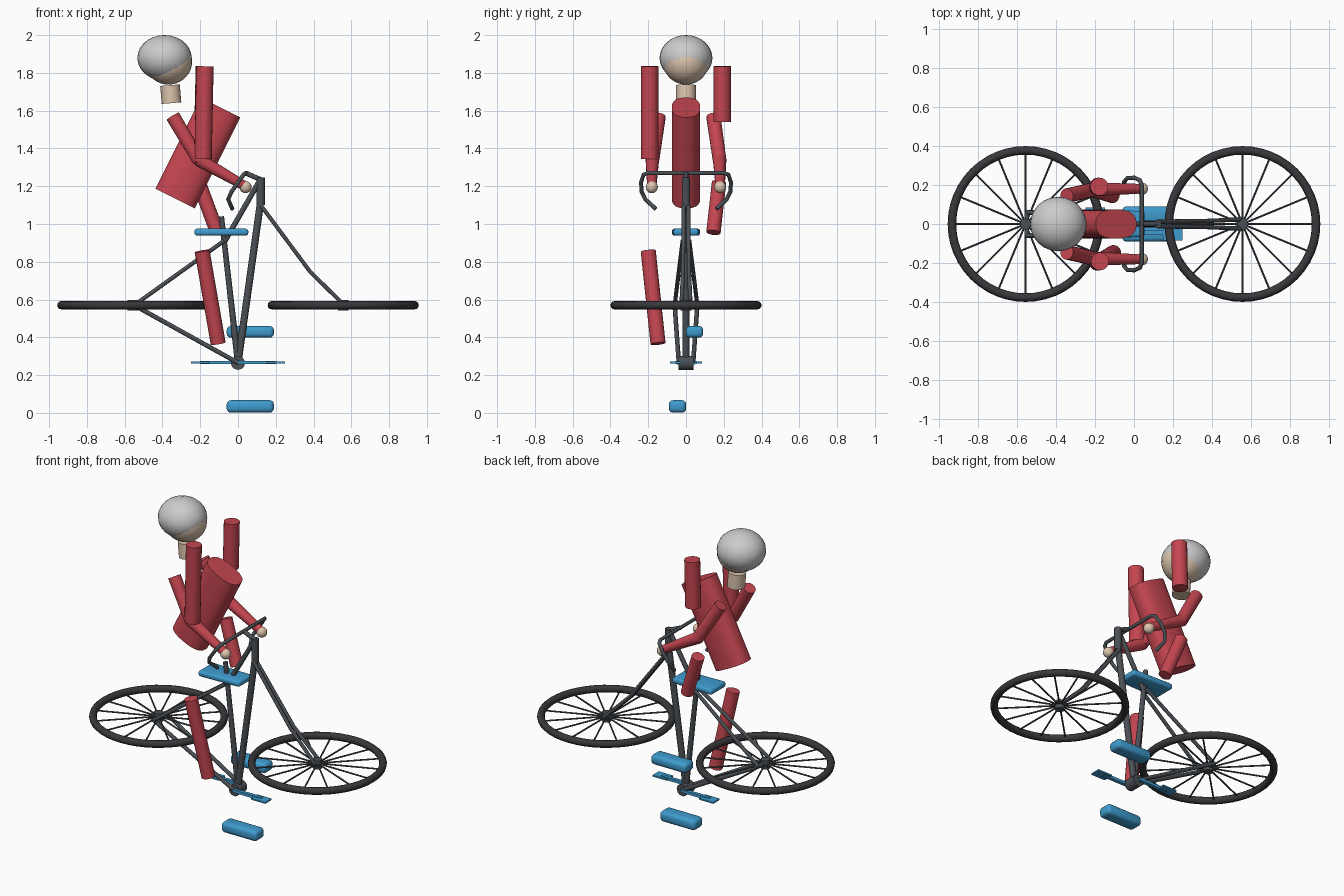
import bpy, bmesh, math
from mathutils import Vector, Matrix

if "Cube" in bpy.data.objects:
    bpy.data.objects.remove(bpy.data.objects["Cube"])


def material(name, rgb):
    m = bpy.data.materials.new(name)
    m.diffuse_color = (*rgb, 1)
    m.use_nodes = True
    m.node_tree.nodes["Principled BSDF"].inputs["Base Color"].default_value = m.diffuse_color
    return m


RED = material("red_cloth", (0.55, 0.06, 0.08))
BLUE = material("blue", (0.05, 0.33, 0.62))
SKIN = material("skin", (0.72, 0.56, 0.42))
DARK = material("dark_metal", (0.07, 0.08, 0.09))
RUBBER = material("rubber", (0.04, 0.04, 0.045))


def finish(name, bm, mat=None, angle=40):
    bmesh.ops.recalc_face_normals(bm, faces=bm.faces)
    me = bpy.data.meshes.new(name)
    bm.to_mesh(me)
    bm.free()
    ob = bpy.data.objects.new(name, me)
    bpy.context.collection.objects.link(ob)
    if mat:
        me.materials.append(mat)
    bpy.context.view_layer.objects.active = ob
    ob.select_set(True)
    bpy.ops.object.shade_smooth_by_angle(angle=math.radians(angle))
    ob.select_set(False)
    return ob


def add_rod(bm, a, b, r1, r2=None, sides=20):
    a, b = Vector(a), Vector(b)
    d = b - a
    mat = Matrix.Translation((a + b) / 2) @ d.to_track_quat('Z', 'Y').to_matrix().to_4x4()
    bmesh.ops.create_cone(bm, cap_ends=True, segments=sides, radius1=r1,
                          radius2=r1 if r2 is None else r2, depth=d.length, matrix=mat)


def rod(name, a, b, r1, r2=None, mat=DARK, sides=20):
    bm = bmesh.new()
    add_rod(bm, a, b, r1, r2, sides)
    return finish(name, bm, mat)


def ball(name, c, r, mat=None, u=28, v=18):
    bm = bmesh.new()
    bmesh.ops.create_uvsphere(bm, u_segments=u, v_segments=v, radius=1,
                              matrix=Matrix.Translation(c) @ Matrix.Diagonal((*r, 1)))
    return finish(name, bm, mat, 60)


def box(name, c, size, mat, bevel=0.0, front_scale=1.0):
    bm = bmesh.new()
    bmesh.ops.create_cube(bm, size=1)
    for v in bm.verts:
        if v.co.x > 0:
            v.co.y *= front_scale
        v.co = Vector(c) + Vector(v.co[i] * size[i] for i in range(3))
    if bevel:
        bmesh.ops.bevel(bm, geom=bm.edges[:], offset=bevel, segments=3, profile=0.5, affect='EDGES')
    return finish(name, bm, mat)


def tube(name, pts, r, mat=DARK):
    cu = bpy.data.curves.new(name, 'CURVE')
    cu.dimensions = '3D'
    cu.bevel_depth, cu.bevel_resolution, cu.use_fill_caps = r, 3, True
    sp = cu.splines.new('POLY')
    sp.points.add(len(pts) - 1)
    for p, co in zip(sp.points, pts):
        p.co = (*co, 1)
    cu.materials.append(mat)
    ob = bpy.data.objects.new(name, cu)
    bpy.context.collection.objects.link(ob)
    return ob


# Wheels lying flat: tyre, spokes and hub
def wheel(name, cx, cz=0.57, R=0.378, r=0.022):
    bm = bmesh.new()
    n, m = 48, 12
    rings = []
    for i in range(n):
        a = 2 * math.pi * i / n
        ring = []
        for j in range(m):
            b = 2 * math.pi * j / m
            q = R + r * math.cos(b)
            ring.append(bm.verts.new((cx + q * math.cos(a), q * math.sin(a), cz + r * math.sin(b))))
        rings.append(ring)
    for i in range(n):
        p, q = rings[i], rings[(i + 1) % n]
        for j in range(m):
            k = (j + 1) % m
            bm.faces.new((p[j], q[j], q[k], p[k]))
    finish(name + "_tyre", bm, RUBBER, 60)
    bm = bmesh.new()
    for i in range(16):
        a = 2 * math.pi * i / 16
        add_rod(bm, (cx, 0, cz), (cx + R * math.cos(a), R * math.sin(a), cz), 0.005, sides=8)
    finish(name + "_spokes", bm, DARK)
    rod(name + "_hub", (cx, 0, cz - 0.027), (cx, 0, cz + 0.027), 0.028)


wheel("rear_wheel", -0.557)
wheel("front_wheel", 0.557)

# Frame
BB, HEAD = (0, 0, 0.265), (0.12, 0, 1.10)
rod("bottom_bracket", (0, -0.04, 0.265), (0, 0.04, 0.265), 0.037)
rod("seat_tube", BB, (-0.088, 0, 1.04), 0.017, 0.014)
rod("down_tube", BB, (0.12, 0, 1.12), 0.019)
rod("top_tube", (-0.075, 0, 0.90), (0.115, 0, 1.23), 0.014)
rod("head_tube", (0.12, 0, 1.10), (0.12, 0, 1.245), 0.022)
for s, side in ((-1, "right"), (1, "left")):
    rod(side + "_seat_stay", (-0.075, 0.018 * s, 0.91), (-0.55, 0.06 * s, 0.57), 0.011)
    rod(side + "_chain_stay", (0, 0.038 * s, 0.265), (-0.55, 0.06 * s, 0.57), 0.012)
    tube(side + "_fork_blade", [(0.12, 0.012 * s, 1.10), (0.38, 0.016 * s, 0.75), (0.557, 0.024 * s, 0.575)], 0.011)
rod("rear_axle", (-0.55, -0.065, 0.57), (-0.55, 0.065, 0.57), 0.012)

# Stem and drop handlebar
rod("stem", (0.12, 0, 1.235), (0.04, 0, 1.27), 0.013)
half = [(0.04, 0.20, 1.27), (0.03, 0.225, 1.262), (0.0, 0.238, 1.22),
        (-0.035, 0.235, 1.17), (-0.052, 0.215, 1.13), (-0.03, 0.16, 1.08)]
tube("handlebar", [(x, -y, z) for x, y, z in reversed(half)] + half, 0.011)

# Saddle, cranks, pedals and shoes
box("saddle", (-0.088, 0, 0.957), (0.285, 0.15, 0.037), BLUE, 0.014, 0.88)
for s, side in ((-1, "right"), (1, "left")):
    box(side + "_crank", (-0.1 * s, 0.045 * s, 0.267), (0.2, 0.022, 0.018), BLUE)
    box(side + "_pedal", (-0.2 * s, 0.052 * s, 0.267), (0.10, 0.064, 0.009), BLUE)
    box(side + "_shoe", (0.065, 0.045 * s, 0.034 if s < 0 else 0.429), (0.25, 0.092, 0.066 if s < 0 else 0.062), BLUE, 0.022)

# Torso: rounded-oblong section swept along a leaning axis
a, b = Vector((-0.333, 0, 1.135)), Vector((-0.092, 0, 1.617))
d = (b - a).normalized()
side_dir = Vector((d.z, 0, -d.x))
bm = bmesh.new()
ends = []
for c in (a, b):
    ring = []
    for i in range(40):
        t = 2 * math.pi * i / 40
        u, v = math.cos(t), math.sin(t)
        p = side_dir * (0.117 * math.copysign(abs(u) ** 0.8, u))
        ring.append(bm.verts.new(c + p + Vector((0, 0.075 * math.copysign(abs(v) ** 0.8, v), 0))))
    ends.append(ring)
for i in range(40):
    k = (i + 1) % 40
    bm.faces.new((ends[0][i], ends[0][k], ends[1][k], ends[1][i]))
bm.faces.new(ends[0])
bm.faces.new(ends[1])
finish("torso", bm, RED)

# Neck, head and helmet
rod("neck", (-0.352, 0, 1.64), (-0.36, 0, 1.735), 0.052, mat=SKIN, sides=24)
ball("head", (-0.368, 0, 1.86), (0.125, 0.122, 0.122), SKIN)
ball("helmet", (-0.389, 0, 1.879), (0.144, 0.14, 0.121), None, 24, 14)

# Arms and hands
for s, side in ((-1, "right"), (1, "left")):
    rod(side + "_upper_arm", (-0.345, 0.145 * s, 1.57), (-0.205, 0.178 * s, 1.335), 0.038, 0.036, RED)
    rod(side + "_forearm", (-0.21, 0.178 * s, 1.342), (0.03, 0.181 * s, 1.205), 0.036, 0.025, RED)
    ball(side + "_hand", (0.04, 0.181 * s, 1.195), (0.032, 0.032, 0.032), SKIN, 16, 10)

# Detached thighs and shins
rod("right_thigh", (-0.185, -0.192, 1.345), (-0.175, -0.192, 1.835), 0.046, mat=RED)
rod("left_thigh", (-0.185, 0.192, 1.54), (-0.178, 0.192, 1.835), 0.046, mat=RED)
rod("right_shin", (-0.19, -0.2, 0.857), (-0.105, -0.148, 0.367), 0.040, mat=RED)
rod("left_shin", (-0.208, 0.175, 1.22), (-0.11, 0.145, 0.955), 0.038, mat=RED)
